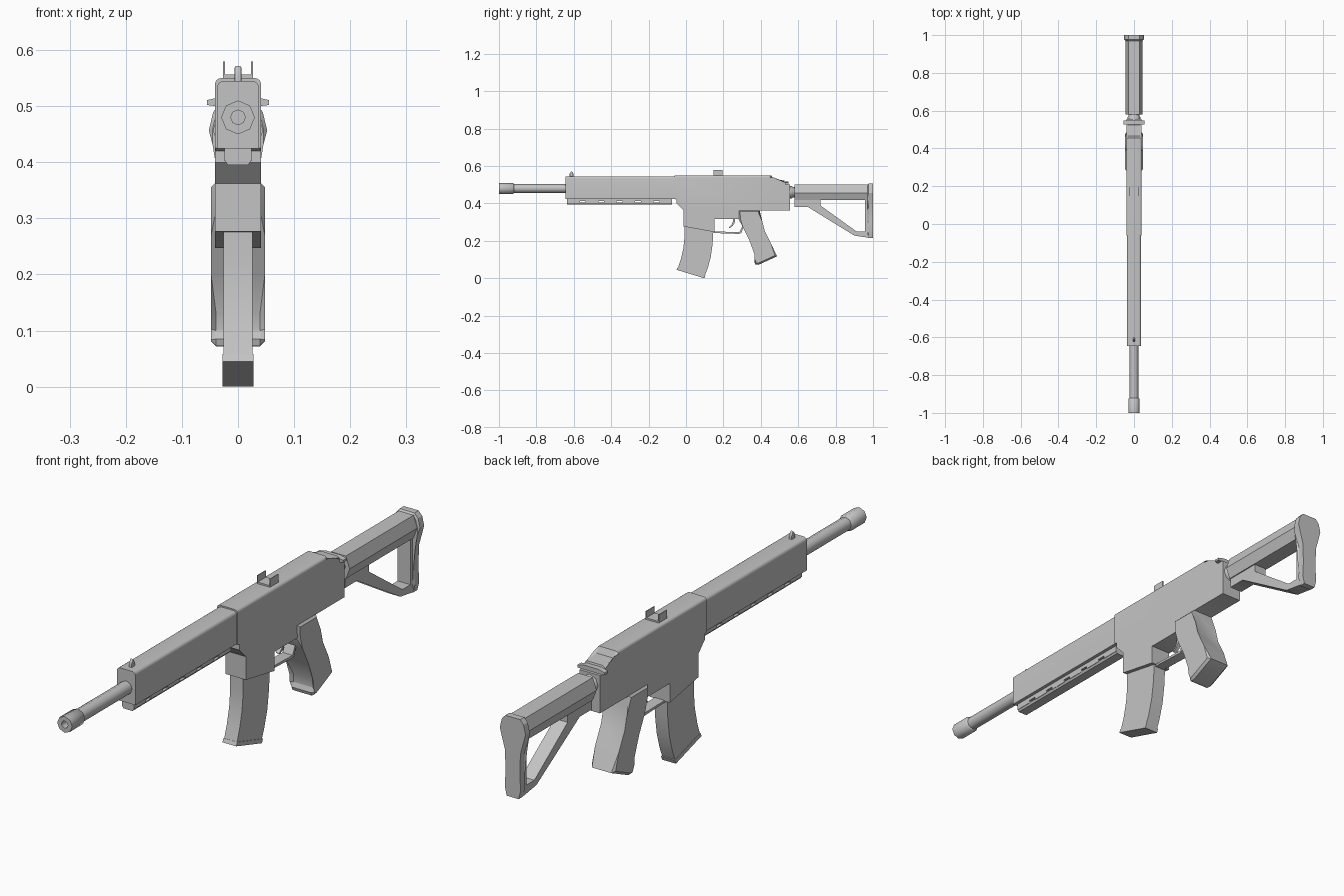
import bpy, bmesh, math
from mathutils import Vector, Matrix

gray = bpy.data.materials.new("plain_gray")
gray.diffuse_color = (0.55, 0.55, 0.55, 1)


def finish(name, bm, angle=35):
    bmesh.ops.recalc_face_normals(bm, faces=bm.faces[:])
    me = bpy.data.meshes.new(name)
    bm.to_mesh(me)
    bm.free()
    me.materials.append(gray)
    ob = bpy.data.objects.new(name, me)
    bpy.context.collection.objects.link(ob)
    bpy.ops.object.select_all(action='DESELECT')
    ob.select_set(True)
    bpy.context.view_layer.objects.active = ob
    bpy.ops.object.shade_smooth_by_angle(angle=math.radians(angle))
    return ob


def extrude(name, pts, axis, a, b, bevel=0, segs=1, rule=None, angle=35):
    """Extrude a (y,z) profile along x, or an (x,z) profile along y, from a to b."""
    bm = bmesh.new()
    place = (lambda p, d: (d, p[0], p[1])) if axis == 'x' else (lambda p, d: (p[0], d, p[1]))
    lo = [bm.verts.new(place(p, a)) for p in pts]
    hi = [bm.verts.new(place(p, b)) for p in pts]
    bm.faces.new(lo)
    bm.faces.new(hi[::-1])
    n = len(pts)
    for i in range(n):
        j = (i + 1) % n
        bm.faces.new((lo[i], hi[i], hi[j], lo[j]))
    if bevel:
        edges = [e for e in bm.edges if rule(*[v.co for v in e.verts])]
        bmesh.ops.bevel(bm, geom=edges, offset=bevel, segments=segs,
                        profile=0.5, affect='EDGES')
    return finish(name, bm, angle)


def side(name, pts, hw, **k):
    return extrude(name, pts, 'x', -hw, hw, **k)


def box(name, x, y, z, **k):
    return extrude(name, [(y[0], z[0]), (y[1], z[0]), (y[1], z[1]), (y[0], z[1])],
                   'x', x[0], x[1], **k)


def lathe(name, rings, zc, sides=8, angle=50):
    """Solid of rings (y, radius) about a lengthwise axis."""
    bm = bmesh.new()
    loops = [[bm.verts.new((r * math.sin(2 * math.pi * i / sides), y,
                            zc + r * math.cos(2 * math.pi * i / sides)))
              for i in range(sides)] for y, r in rings]
    for p, q in zip(loops, loops[1:]):
        for i in range(sides):
            j = (i + 1) % sides
            bm.faces.new((p[i], p[j], q[j], q[i]))
    bm.faces.new(loops[0])
    bm.faces.new(loops[-1])
    return finish(name, bm, angle)


def outline(a, b):   # edges around the outline of a flat side
    return abs(a.x - b.x) < 1e-5


def mirror_profile(half):
    return half + [(-x, z) for x, z in reversed(half)]


# barrel and muzzle with bore
lathe("barrel", [(-0.93, 0.024), (-0.62, 0.024)], 0.48)
lathe("muzzle", [(-0.94, 0.013), (-1.0, 0.013), (-1.0, 0.03), (-0.925, 0.03), (-0.92, 0.024)], 0.48)

# handguard with rounded top
box("handguard", (-0.037, 0.037), (-0.645, -0.05), (0.425, 0.545), bevel=0.012, segs=4,
    rule=lambda a, b: abs(a.x - b.x) < 1e-5 and min(a.z, b.z) > 0.54)

# lower rail: base, bottom bar and posts leaving slots
rail = [(0.024, 0.425), (0.024, 0.403), (0.018, 0.396)]
box("rail_base", (-0.024, 0.024), (-0.635, -0.075), (0.412, 0.43))
extrude("rail_bar", mirror_profile([(0.024, 0.404), (0.018, 0.395)]), 'y', -0.635, -0.075)
for i in range(6):
    y = -0.635 + i * 0.0985
    box("rail_post", (-0.024, 0.024), (y, min(y + 0.0675, -0.075)), (0.402, 0.414))

# front sight post
side("front_sight", [(-0.622, 0.54), (-0.622, 0.558), (-0.617, 0.567), (-0.612, 0.572),
                     (-0.607, 0.567), (-0.602, 0.558), (-0.602, 0.54)], 0.006,
     bevel=0.003, segs=2, rule=outline)

# receiver with magazine well
side("receiver", [(-0.062, 0.55), (0.455, 0.55), (0.465, 0.527), (0.525, 0.523), (0.53, 0.505),
                  (0.555, 0.50), (0.555, 0.362), (0.39, 0.362), (0.29, 0.317), (0.152, 0.317),
                  (0.152, 0.247), (-0.013, 0.277), (-0.013, 0.362), (-0.05, 0.4),
                  (-0.05, 0.42), (-0.062, 0.425)], 0.041,
     bevel=0.011, segs=4,
     rule=lambda a, b: abs(a.x - b.x) < 1e-5 and min(a.z, b.z) > 0.52)

# charging handle and its small latch block
extrude("charging_handle", mirror_profile([(0.03, 0.517), (0.045, 0.513), (0.055, 0.511),
                                           (0.055, 0.502), (0.03, 0.499)]), 'y', 0.528, 0.548)

# rear sight: base with two upright ears
box("rear_sight_base", (-0.026, 0.026), (0.147, 0.195), (0.545, 0.556))
for s in (-1, 1):
    box("rear_sight_ear", (s * 0.025 - 0.0015, s * 0.025 + 0.0015), (0.147, 0.195), (0.55, 0.58))

# magazine, curved, with a floor plate
side("magazine", [(-0.008, 0.3), (-0.008, 0.22), (-0.014, 0.16), (-0.028, 0.1), (-0.045, 0.05),
                  (0.097, 0.006), (0.115, 0.05), (0.132, 0.11), (0.142, 0.18), (0.147, 0.27)],
     0.026)
side("magazine_floor", [(-0.044, 0.058), (-0.05, 0.045), (0.098, 0.0), (0.104, 0.014)], 0.028)

# grip
side("grip", [(0.28, 0.365), (0.282, 0.315), (0.305, 0.27), (0.34, 0.2), (0.375, 0.13),
              (0.376, 0.1), (0.366, 0.085), (0.37, 0.073), (0.388, 0.072), (0.487, 0.117),
              (0.455, 0.185), (0.422, 0.25), (0.4, 0.3), (0.393, 0.365)],
     0.048, bevel=0.009, segs=1, rule=outline)

# trigger and guard
side("trigger_guard", [(0.145, 0.25), (0.145, 0.242), (0.285, 0.237), (0.296, 0.243),
                       (0.312, 0.282), (0.303, 0.282), (0.286, 0.247)], 0.02)
side("trigger", [(0.25, 0.325), (0.25, 0.3), (0.243, 0.285), (0.228, 0.272), (0.233, 0.268),
                 (0.25, 0.28), (0.262, 0.3), (0.264, 0.325)], 0.007)

# buffer tube and collar
lathe("buffer_tube", [(0.54, 0.034), (0.565, 0.034), (0.57, 0.028), (0.62, 0.028)], 0.46)

# stock: six-sided cheek tube, open frame and butt plate
extrude("stock_tube", mirror_profile([(0.03, 0.5), (0.045, 0.457), (0.03, 0.417)]),
        'y', 0.58, 0.98, angle=20)
side("stock_frame", [(0.58, 0.44), (0.58, 0.382), (0.65, 0.382), (0.9, 0.228), (0.98, 0.216),
                     (0.98, 0.44), (0.958, 0.42), (0.958, 0.25), (0.912, 0.25), (0.72, 0.388),
                     (0.72, 0.43)], 0.026)
extrude("butt_plate", mirror_profile([(0.03, 0.506), (0.044, 0.49), (0.052, 0.457),
                                      (0.045, 0.43), (0.031, 0.38), (0.029, 0.3),
                                      (0.032, 0.245), (0.024, 0.214)]), 'y', 0.97, 1.0,
        bevel=0.006, rule=lambda a, b: max(a.y, b.y) < 0.975, angle=20)
